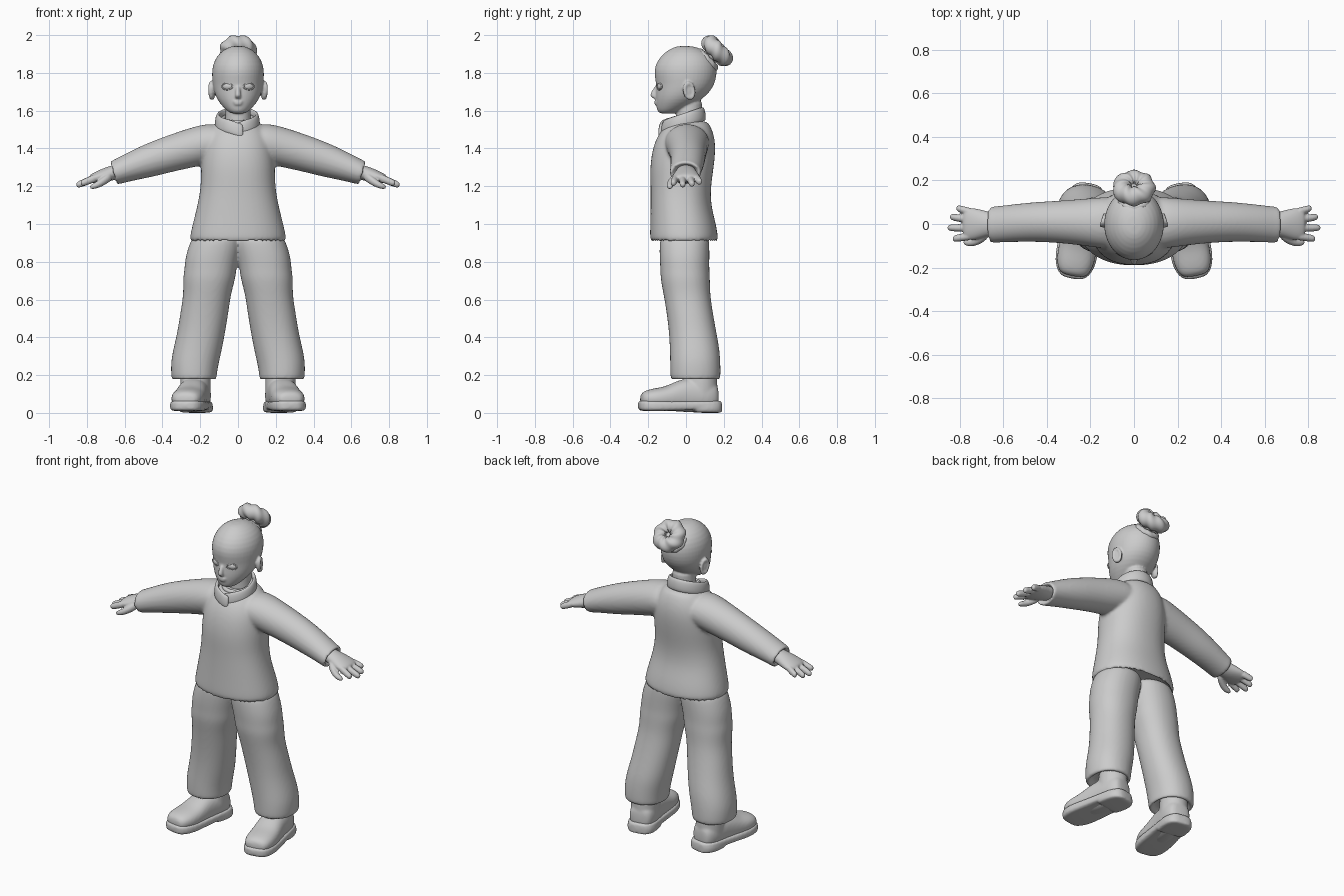
import bpy, bmesh
from math import sin, cos, pi, exp, radians
from mathutils import Vector, Matrix

X, Y, Z = Vector((1, 0, 0)), Vector((0, 1, 0)), Vector((0, 0, 1))


def loft(bm, rings, closed=False):
    vs = [[bm.verts.new(p) for p in r] for r in rings]
    m, n = len(vs), len(vs[0])
    for i in range(m if closed else m - 1):
        a, b = vs[i], vs[(i + 1) % m]
        for j in range(n):
            k = (j + 1) % n
            bm.faces.new((a[j], a[k], b[k], b[j]))
    if not closed:
        bm.faces.new(vs[0][::-1])
        bm.faces.new(vs[-1])


def tube(bm, rows, u=X, v=Y, p=1.0, n=20, side=1, mat=Matrix()):
    """Loft (x, y, z, radius_u, radius_v) superellipse sections."""
    rings = []
    for x, y, z, a, b in rows:
        ring = []
        for k in range(n):
            c, s = cos(2 * pi * k / n), sin(2 * pi * k / n)
            c = abs(c) ** p * (1 if c >= 0 else -1)
            s = abs(s) ** p * (1 if s >= 0 else -1)
            q = mat @ (Vector((x, y, z)) + u * (a * c) + v * (b * s))
            ring.append((q.x * side, q.y, q.z))
        rings.append(ring)
    loft(bm, rings)


def ball(bm, c, r, rot=Matrix()):
    m = Matrix.Translation(c) @ rot @ Matrix.Diagonal((*r, 1))
    bmesh.ops.create_uvsphere(bm, u_segments=20, v_segments=12, radius=1, matrix=m)


def ring(bm, c, u, v, R, r, lumps=0, amp=0, n=36):
    """Torus around centre c in the plane of u and v, optionally lumpy."""
    w = u.cross(v).normalized()
    rings = []
    for i in range(n):
        f = 2 * pi * i / n
        d = u * cos(f) + v * sin(f)
        row = []
        for j in range(12):
            t = 2 * pi * j / 12
            rr = r * (1 + amp * cos(lumps * f + 2 * t))
            row.append(Vector(c) + d * (R + rr * cos(t)) + w * (rr * sin(t)))
        rings.append(row)
    loft(bm, rings, True)


def finish(bm, name, levels=2, voxel=0, smooth=0):
    bmesh.ops.recalc_face_normals(bm, faces=bm.faces)
    me = bpy.data.meshes.new(name)
    bm.to_mesh(me)
    bm.free()
    for f in me.polygons:
        f.use_smooth = True
    ob = bpy.data.objects.new(name, me)
    bpy.context.collection.objects.link(ob)
    if levels:
        ob.modifiers.new("Subsurf", 'SUBSURF').levels = levels
        ob.modifiers[-1].render_levels = levels
    if voxel:
        r = ob.modifiers.new("Remesh", 'REMESH')
        r.mode, r.voxel_size, r.use_smooth_shade = 'VOXEL', voxel, True
    if smooth:
        s = ob.modifiers.new("Smooth", 'SMOOTH')
        s.factor, s.iterations = 0.5, smooth
    return ob


# Head with neck, nose, lips and ears: (z, half width, front y, back y)
bm = bmesh.new()
skull = [(1.583, .03, -.135, -.06), (1.595, .055, -.152, -.03), (1.625, .085, -.158, .03),
         (1.66, .112, -.162, .085), (1.70, .128, -.161, .128), (1.74, .135, -.158, .152),
         (1.79, .14, -.17, .165), (1.84, .136, -.166, .163), (1.89, .113, -.135, .14),
         (1.925, .075, -.09, .09), (1.944, .03, -.045, .03)]
tube(bm, [(0, (f + b) / 2, z, w, (b - f) / 2) for z, w, f, b in skull], n=24)
tube(bm, [(0, .02, 1.46, .075, .075), (0, .015, 1.55, .068, .07), (0, .015, 1.6, .066, .07),
          (0, .02, 1.68, .07, .07)])
tube(bm, [(0, -.15, 1.735, .012, .012), (0, -.162, 1.71, .012, .016), (0, -.172, 1.687, .015, .02),
          (0, -.17, 1.672, .018, .018), (0, -.158, 1.662, .01, .008)], n=12)
for z, w in ((1.648, .03), (1.636, .024)):
    ball(bm, (0, -.153, z), (w, .015, .008))
for s in (1, -1):
    tilt = Matrix.Rotation(s * .3, 4, 'Z') @ Matrix.Rotation(.2, 4, 'X')
    ball(bm, (s * .136, .012, 1.703), (.013, .03, .048), tilt)
    ring(bm, (s * .143, .018, 1.706), tilt.to_3x3() @ Y, tilt.to_3x3() @ Z * 1.55, .025, .008)
finish(bm, "head", 1, .006, 3)

# Eyes with lids
bm = bmesh.new()
for s in (1, -1):
    r = Matrix.Rotation(s * .38, 4, 'Z')
    ball(bm, (s * .056, -.134, 1.728), (.03, .016, .019), r)
    ring(bm, (s * .056, -.141, 1.728), r.to_3x3() @ X, Z * .6, .03, .005, n=24)
finish(bm, "eyes", 1)

# Hair bun: tie ring, lumpy coil and core, leaning up and back
bm = bmesh.new()
w = Vector((0, .69, -.72))
ring(bm, (0, .112, 1.868), X, w, .055, .022, 9, .1)
ring(bm, (0, .165, 1.917), X, w, .055, .045, 7, .13, 42)
ball(bm, (0, .145, 1.898), (.055, .045, .045))
finish(bm, "hair_bun", 1)

# Sweater: body with recessed hem, and two sleeves with recessed cuffs
bm = bmesh.new()
tube(bm, [(0, -.01, .95, .225, .155), (0, -.01, .93, .232, .16), (0, -.01, .91, .236, .164),
          (0, -.01, .907, .25, .176), (0, -.01, .925, .258, .182), (0, -.015, 1.0, .241, .175),
          (0, -.028, 1.1, .215, .16), (0, -.028, 1.2, .197, .16), (0, -.022, 1.3, .197, .17),
          (0, -.01, 1.4, .19, .168), (0, 0, 1.47, .17, .15), (0, .01, 1.525, .13, .118),
          (0, .02, 1.55, .095, .085)], p=.9, n=28)
tilt = Vector((.28, 0, .96))
for s in (1, -1):
    tube(bm, [(.06, .005, 1.435, .12, .1), (.14, .005, 1.43, .12, .106), (.22, .008, 1.41, .11, .106),
              (.34, .01, 1.378, .098, .098), (.46, .01, 1.34, .092, .091), (.57, .003, 1.303, .087, .076),
              (.64, -.003, 1.276, .084, .066), (.658, -.003, 1.27, .084, .065),
              (.664, -.003, 1.268, .078, .059), (.658, -.003, 1.27, .066, .047),
              (.63, -.003, 1.28, .06, .042)], Y, tilt, side=s)
finish(bm, "sweater", 2, .01, 4)

# Collar: a band wrapped round the neck, overlapping at the front
bm = bmesh.new()
bands = []
for i in range(41):
    t = i / 40
    a = -pi / 2 - .25 + t * (2 * pi + .5)
    d = min(t, 1 - t) * 2 * pi
    z = 1.548 + .034 * sin(a) - .022 * exp(-(d / .4) ** 2)
    sec = []
    for k in range(10):
        q = 2 * pi * k / 10
        h = .038 * abs(sin(q)) ** .7 * (1 if sin(q) >= 0 else -1)
        r = .1 + .014 * t + .012 * cos(q) - .12 * h
        sec.append((r * cos(a), -.018 + r * 1.03 * sin(a), z + h))
    bands.append(sec)
loft(bm, bands)
finish(bm, "collar", 1)

# Undershirt neckband
bm = bmesh.new()
ring(bm, (0, -.002, 1.555), X, Vector((0, 1, .25)), .078, .013)
finish(bm, "neckband", 1)

# Hands: palm, four fingers and a thumb on each side
bm = bmesh.new()
for s in (1, -1):
    tube(bm, [(.61, 0, 1.285, .05, .036), (.66, 0, 1.272, .055, .04), (.70, 0, 1.26, .066, .038),
              (.74, 0, 1.249, .075, .032), (.77, 0, 1.24, .074, .026), (.785, 0, 1.235, .06, .018)],
         Y, tilt, side=s)
    for y0, y1, tip in ((.054, .073, .815), (.019, .033, .845), (-.019, -.017, .856), (-.055, -.068, .832)):
        rows = [(.745 + (tip - .745) * f, y0 + (y1 - y0) * f, 1.248 - (tip - .745) * f * .4, r, r * 1.1)
                for f, r in ((0, .019), (.35, .019), (.7, .018), (.92, .016), (1, .009))]
        tube(bm, rows, Y, tilt, n=10, side=s)
    tube(bm, [(.665, -.04, 1.26, .022, .024), (.70, -.066, 1.235, .025, .024), (.735, -.083, 1.212, .021, .02),
              (.765, -.086, 1.199, .018, .016), (.785, -.084, 1.192, .009, .008)], Y, tilt, n=10, side=s)
finish(bm, "hands", 2, .005, 3)

# Trousers: two puffy legs meeting at the crotch, with recessed cuffs
bm = bmesh.new()
for s in (1, -1):
    tube(bm, [(.11, -.008, .95, .12, .125), (.117, -.008, .9, .14, .133), (.138, -.008, .82, .143, .133),
              (.146, -.006, .76, .138, .13), (.153, -.004, .71, .14, .132), (.163, .004, .63, .126, .124),
              (.178, .02, .53, .128, .123), (.194, .035, .43, .127, .126), (.213, .046, .34, .13, .132),
              (.228, .049, .27, .128, .134), (.233, .05, .21, .122, .134), (.233, .05, .18, .12, .132),
              (.232, .05, .174, .112, .122), (.23, .05, .182, .098, .107), (.23, .05, .21, .09, .1)],
         p=.92, n=24, side=s)
finish(bm, "trousers", 2, .01, 4)

# Shoes, toes turned out: upper with ankle, then a boxy sole and heel
foot = Matrix.Translation((.225, .08, 0)) @ Matrix.Rotation(radians(10), 4, 'Z')
upper, sole = bmesh.new(), bmesh.new()
for s in (1, -1):
    tube(upper, [(0, -.325, .07, .045, .025), (0, -.305, .075, .073, .043), (0, -.25, .075, .089, .056),
                 (0, -.19, .077, .088, .063), (0, -.13, .088, .084, .082), (0, -.07, .095, .08, .092),
                 (0, .02, .095, .083, .09), (0, .07, .09, .07, .08), (0, .092, .085, .045, .05)],
         X, Z, p=.85, side=s, mat=foot)
    tube(upper, [(0, .0, .05, .08, .09), (0, 0, .13, .082, .088), (0, .002, .19, .08, .084),
                 (0, .004, .24, .078, .08)], side=s, mat=foot)
    tube(sole, [(0, -.337, .04, .035, .022), (0, -.32, .038, .07, .028), (0, -.27, .038, .094, .029),
                (0, -.2, .036, .098, .027), (0, -.1, .038, .091, .025), (0, 0, .04, .088, .025),
                (0, .06, .04, .086, .025), (0, .098, .04, .06, .025), (0, .108, .04, .03, .022)],
         X, Z, p=.4, side=s, mat=foot)
    tube(sole, [(0, -.05, .027, .08, .02), (0, -.04, .027, .087, .026), (0, .03, .027, .091, .027),
                (0, .075, .027, .081, .027), (0, .1, .027, .06, .027), (0, .11, .027, .03, .024)],
         X, Z, p=.4, side=s, mat=foot)
finish(upper, "shoe_uppers", 2, .008, 3)
finish(sole, "shoe_soles", 1, .007, 2)
